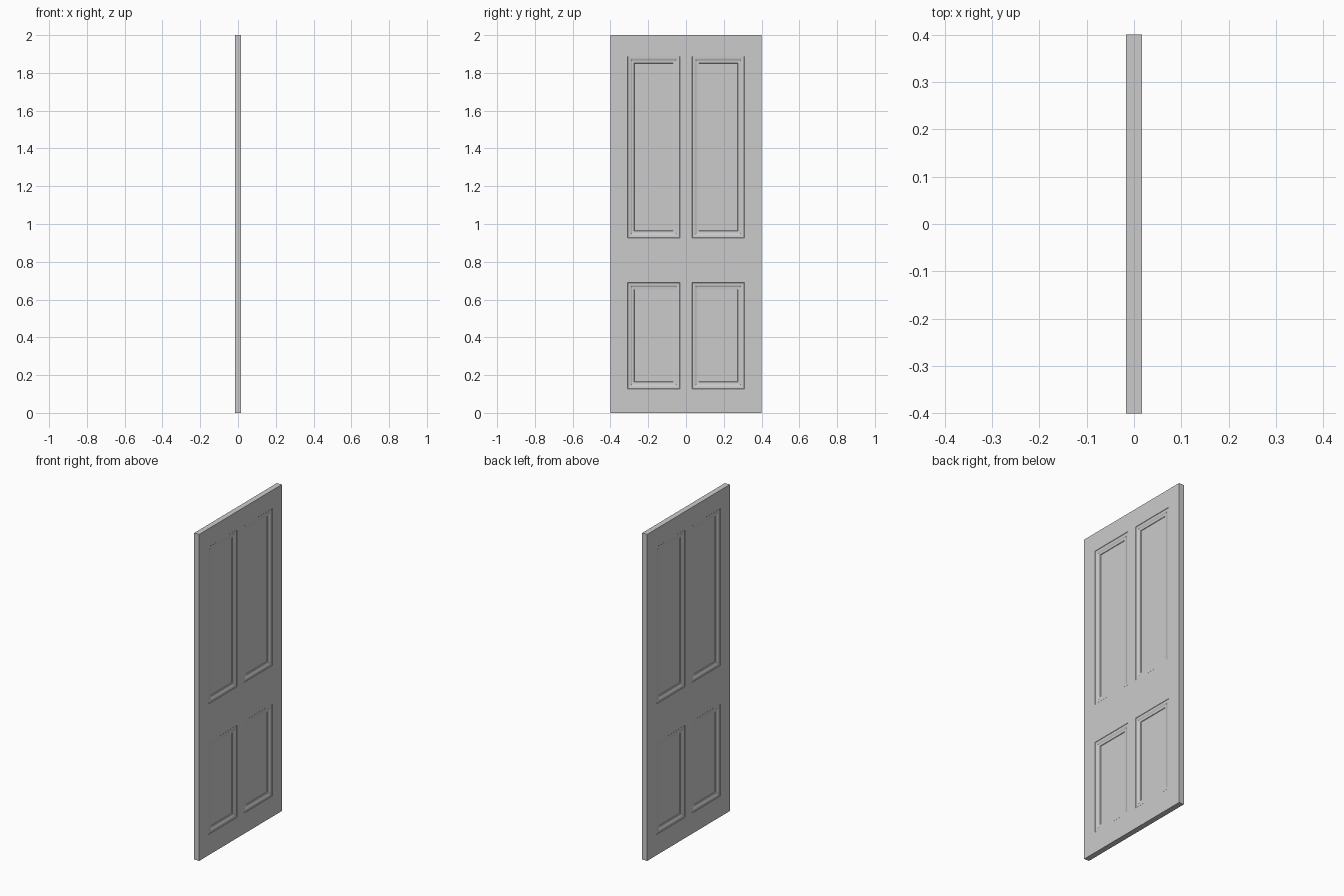
import bpy, bmesh

if "Cube" in bpy.data.objects:
    bpy.data.objects.remove(bpy.data.objects["Cube"])

HALF_T = 0.0168                      # half the door thickness
Y_CUTS = [-0.4, -0.31, -0.032, 0.032, 0.31, 0.4]
Z_CUTS = [0.0, 0.127, 0.69, 0.927, 1.888, 2.0]
# moulding section: (distance in from opening, depth below face)
PROFILE = [(0, 0), (0.002, 0.002), (0.012, 0.0025), (0.018, 0.004),
           (0.023, 0.0065), (0.030, 0.007), (0.036, 0.0075), (0.038, 0.0105)]


def rect(y0, y1, z0, z1, inset, x):
    return [(x, y0 + inset, z0 + inset), (x, y1 - inset, z0 + inset),
            (x, y1 - inset, z1 - inset), (x, y0 + inset, z1 - inset)]


def finish(bm, name):
    bmesh.ops.remove_doubles(bm, verts=bm.verts, dist=1e-5)
    bmesh.ops.recalc_face_normals(bm, faces=bm.faces)
    mesh = bpy.data.meshes.new(name)
    bm.to_mesh(mesh)
    bm.free()
    obj = bpy.data.objects.new(name, mesh)
    bpy.context.collection.objects.link(obj)
    return obj


bm = bmesh.new()


def quad(points):
    bm.faces.new([bm.verts.new(p) for p in points])


# both door faces: flat rails and stiles, with a moulded panel in each opening
for side in (-1, 1):
    for i in range(5):
        for j in range(5):
            box = (Y_CUTS[i], Y_CUTS[i + 1], Z_CUTS[j], Z_CUTS[j + 1])
            if i % 2 == 0 or j % 2 == 0:
                quad(rect(*box, 0, side * HALF_T))
                continue
            rings = [rect(*box, w, side * (HALF_T - d)) for w, d in PROFILE]
            for a, b in zip(rings, rings[1:]):
                for k in range(4):
                    n = (k + 1) % 4
                    quad([a[k], a[n], b[n], b[k]])
            quad(rings[-1])

# narrow outer edges of the door
for y0, y1 in zip(Y_CUTS, Y_CUTS[1:]):
    for z in (0.0, 2.0):
        quad([(-HALF_T, y0, z), (HALF_T, y0, z), (HALF_T, y1, z), (-HALF_T, y1, z)])
for z0, z1 in zip(Z_CUTS, Z_CUTS[1:]):
    for y in (-0.4, 0.4):
        quad([(-HALF_T, y, z0), (HALF_T, y, z0), (HALF_T, y, z1), (-HALF_T, y, z1)])

finish(bm, "panelled_door")
